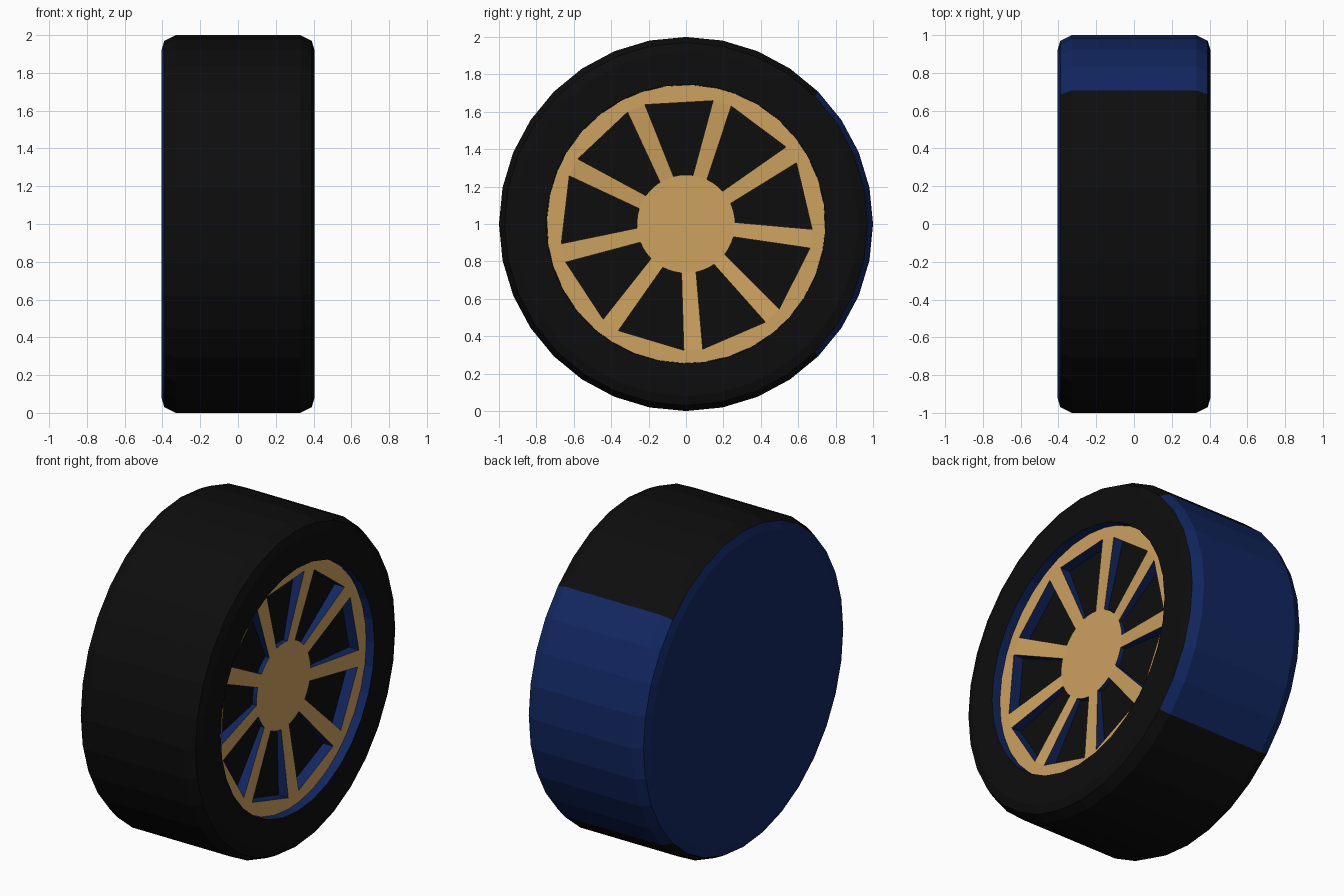
import bpy, bmesh, math

if "Cube" in bpy.data.objects:
    bpy.data.objects.remove(bpy.data.objects["Cube"])


def material(name, rgb):
    m = bpy.data.materials.new(name)
    m.diffuse_color = (*rgb, 1)
    m.use_nodes = True
    m.node_tree.nodes["Principled BSDF"].inputs["Base Color"].default_value = m.diffuse_color
    return m


BLACK, BLUE, GOLD = 0, 1, 2
MATS = [material("rubber_black", (0.004, 0.004, 0.004)),
        material("dark_blue", (0.006, 0.020, 0.120)),
        material("rim_gold", (0.61, 0.36, 0.115))]


def polar(x, r, deg):
    a = math.radians(deg)
    return (x, r * math.cos(a), 1 + r * math.sin(a))


def finish(bm, name, flip_test):
    bmesh.ops.remove_doubles(bm, verts=bm.verts, dist=0.0005)
    bmesh.ops.recalc_face_normals(bm, faces=bm.faces)
    # the outermost right-facing faces must point to +x
    bm.faces.ensure_lookup_table()
    if sum(f.normal.x * f.calc_area() for f in bm.faces if flip_test(f)) < 0:
        bmesh.ops.reverse_faces(bm, faces=bm.faces)
    me = bpy.data.meshes.new(name)
    bm.to_mesh(me)
    bm.free()
    for m in MATS:
        me.materials.append(m)
    ob = bpy.data.objects.new(name, me)
    bpy.context.collection.objects.link(ob)
    return ob


# Tyre: lathe around x, with closed back disc, tread, side wall and recess
SIDES = 32
PLATE = 0.283
profile = [(-0.405, 0), (-0.405, 0.92), (-0.39, 0.97), (-0.33, 1), (0.33, 1),
           (0.39, 0.97), (0.405, 0.92), (0.405, 0.747), (PLATE, 0.747), (PLATE, 0)]
bm = bmesh.new()
step = 360 / SIDES
for i in range(SIDES):
    a0, a1 = i * step, (i + 1) * step
    mid = (a0 + a1) / 2
    rear = mid < 45 or mid > 315
    for k, ((x0, r0), (x1, r1)) in enumerate(zip(profile, profile[1:])):
        pts = [polar(x0, r0, a0), polar(x1, r1, a0), polar(x1, r1, a1), polar(x0, r0, a1)]
        if r0 == 0:
            pts.pop(3)
        elif r1 == 0:
            pts.pop(2)
        f = bm.faces.new([bm.verts.new(p) for p in pts])
        # blue back disc, back bevel, recess wall and rear part of the tread
        if k in (0, 1, 7) or (rear and k in (2, 3, 4)):
            f.material_index = BLUE
finish(bm, "tyre", lambda f: f.calc_center_median().x > 0.4)

# Rim: hub disc, nine sloping spokes and outer ring
N, BASE = 9, 33.3
HUB_X, RING_X = 0.310, 0.350
HUB_R, IN_R, OUT_R = 0.263, 0.675, 0.745
HI, HO = 8.5, 4.3   # half angles of a spoke at hub and ring
bm = bmesh.new()


def gold_face(pts):
    f = bm.faces.new([bm.verts.new(p) for p in pts])
    f.material_index = GOLD


hub = []
for i in range(N):
    t = BASE + i * 360 / N
    e = t + 40
    # spoke
    gold_face([polar(HUB_X, HUB_R, t - HI), polar(RING_X, IN_R, t - HO),
               polar(RING_X, IN_R, t + HO), polar(HUB_X, HUB_R, t + HI)])
    # ring piece at the spoke end
    gold_face([polar(RING_X, IN_R, t - HO), polar(RING_X, OUT_R, t - HO),
               polar(RING_X, OUT_R, t + HO), polar(RING_X, IN_R, t + HO)])
    # ring piece over the opening, straight on the inside
    arc = [t + HO + (40 - 2 * HO) * k / 3 for k in range(4)]
    gold_face([polar(RING_X, IN_R, arc[0])] + [polar(RING_X, OUT_R, a) for a in arc]
              + [polar(RING_X, IN_R, arc[3])])
    hub += [polar(HUB_X, HUB_R, a) for a in (t - HI, t + HI, t + 16, t + 24)]
gold_face(hub)
bmesh.ops.remove_doubles(bm, verts=bm.verts, dist=0.0005)

# blue side walls of the openings, down to the black plate
edges = [e for e in bm.edges if e.is_boundary and
         min(math.hypot(v.co.y, v.co.z - 1) for v in e.verts) < 0.70]
ret = bmesh.ops.extrude_edge_only(bm, edges=edges)
for g in ret["geom"]:
    if isinstance(g, bmesh.types.BMVert):
        g.co.x = PLATE
    elif isinstance(g, bmesh.types.BMFace):
        g.material_index = BLUE
finish(bm, "rim", lambda f: f.material_index == GOLD)
